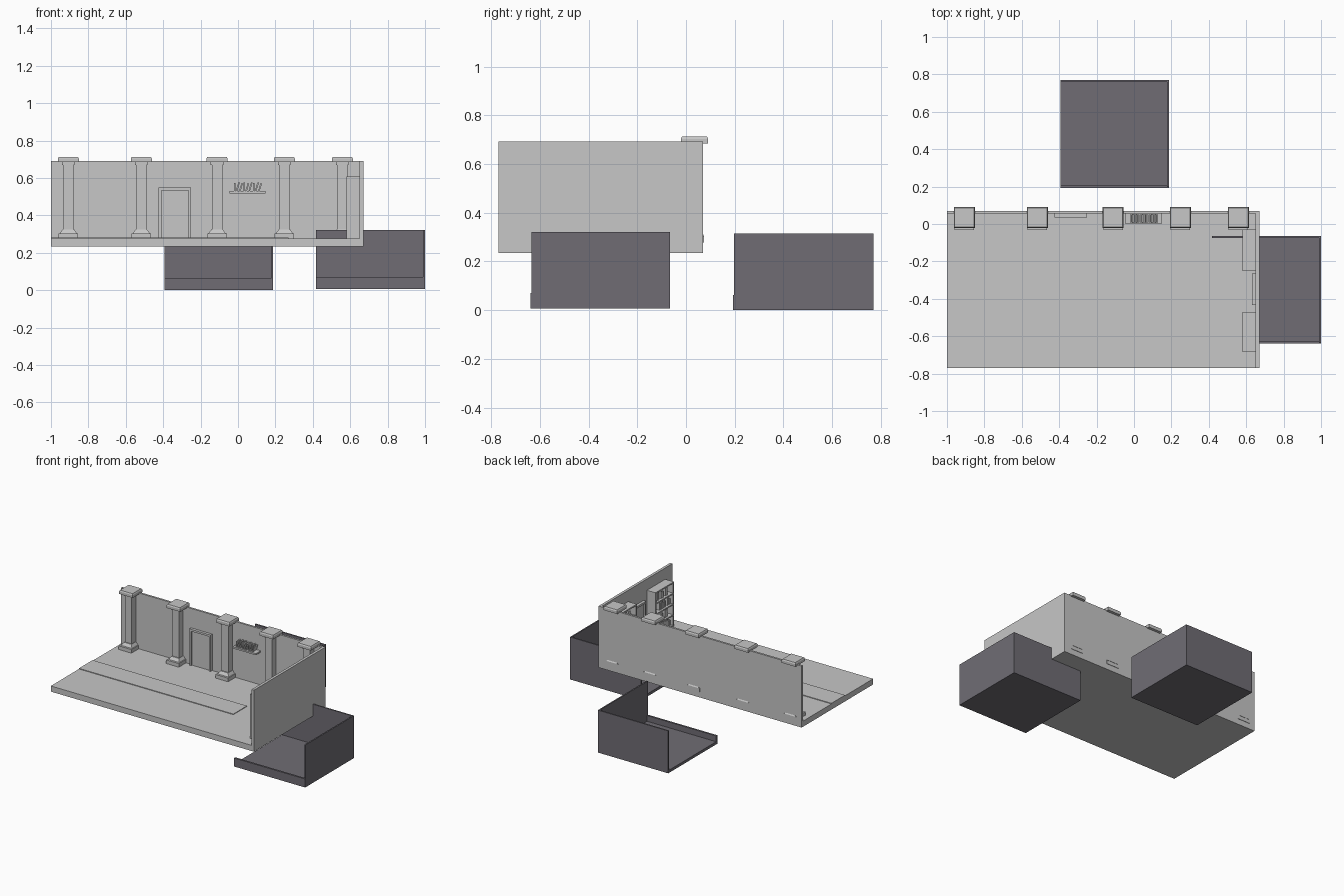
import bpy, bmesh, random
from mathutils import Matrix

random.seed(4)
cube = bpy.data.objects.get("Cube")
if cube:
    bpy.data.objects.remove(cube)


def material(name, colour):
    m = bpy.data.materials.new(name)
    m.use_nodes = True
    m.diffuse_color = (*colour, 1)
    bsdf = next(n for n in m.node_tree.nodes if n.type == 'BSDF_PRINCIPLED')
    bsdf.inputs["Base Color"].default_value = (*colour, 1)
    return m


STONE = material("light grey", (0.57, 0.57, 0.57))
SLATE = material("dark slate", (0.16, 0.152, 0.175))


class Part:
    """Collects boxes and tapered blocks into one named mesh object."""

    def __init__(self, name, mat):
        self.name, self.mat, self.bm = name, mat, bmesh.new()

    def box(self, x, y, z, taper=1.0, lean=0.0, lean_axis='Y'):
        size = [b - a for a, b in (x, y, z)]
        mid = [(a + b) / 2 for a, b in (x, y, z)]
        verts = bmesh.ops.create_cube(self.bm, size=1)["verts"]
        for v in verts:
            if v.co.z > 0:
                v.co.x *= taper
                v.co.y *= taper
        m = (Matrix.Translation(mid) @ Matrix.Rotation(lean, 4, lean_axis)
             @ Matrix.Diagonal((*size, 1)))
        bmesh.ops.transform(self.bm, matrix=m, verts=verts)
        return self

    def done(self):
        mesh = bpy.data.meshes.new(self.name)
        self.bm.to_mesh(mesh)
        self.bm.free()
        mesh.materials.append(self.mat)
        obj = bpy.data.objects.new(self.name, mesh)
        bpy.context.collection.objects.link(obj)
        return obj


# Main hall: floor, two walls and a runner
FLOOR = 0.277
Part("hall_floor", STONE).box((-1, 0.67), (-0.77, 0.07), (0.235, FLOOR)).done()
Part("hall_back_wall", STONE).box((-1, 0.67), (0.055, 0.07), (0.235, 0.692)).done()
Part("hall_side_wall", STONE).box((0.65, 0.67), (-0.77, 0.07), (0.235, 0.692)).done()
Part("runner", STONE).box((-1, 0.27), (-0.44, -0.28), (FLOOR, FLOOR + 0.005)).done()


# Pillars with stepped base and cap
def square(part, cx, half, z, taper=1.0, cy=0.035):
    part.box((cx - half, cx + half), (cy - half, cy + half), z, taper)


for i, cx in enumerate((-0.907, -0.517, -0.112, 0.248, 0.558)):
    p = Part(f"pillar_{i + 1}", STONE)
    square(p, cx, 0.052, (FLOOR, 0.304), cy=0.021)
    square(p, cx, 0.045, (0.304, 0.325), 0.68, cy=0.03)
    square(p, cx, 0.028, (0.32, 0.675))
    square(p, cx, 0.034, (0.67, 0.685))
    square(p, cx, 0.056, (0.685, 0.704))
    square(p, cx, 0.056, (0.704, 0.713), 0.92)
    p.done()

# Back door: frame and panel
d = Part("back_door_frame", STONE)
for x in ((-0.425, -0.41), (-0.265, -0.25)):
    d.box(x, (0.035, 0.06), (FLOOR, 0.535))
d.box((-0.425, -0.25), (0.035, 0.06), (0.533, 0.548))
d.done()
Part("back_door", STONE).box((-0.41, -0.265), (0.047, 0.06), (FLOOR, 0.533)).done()

# Side door between the bookcases
d = Part("side_door_frame", STONE)
for y in ((-0.432, -0.417), (-0.28, -0.265)):
    d.box((0.63, 0.655), y, (FLOOR, 0.535))
d.box((0.63, 0.655), (-0.432, -0.265), (0.533, 0.548))
d.done()
Part("side_door", STONE).box((0.642, 0.655), (-0.417, -0.28), (FLOOR, 0.533)).done()

# Wall shelf with upright and leaning books
Part("wall_shelf", STONE).box((-0.045, 0.147), (0.0, 0.056), (0.518, 0.53)).done()
books = Part("wall_shelf_books", STONE)
for i in range(9):
    x = -0.018 + i * 0.017
    lean = 0.3 if i % 3 else 0.0
    books.box((x - 0.004, x + 0.004), (0.008, 0.052),
              (0.53, 0.573 + 0.004 * (i % 2)), lean=lean)
books.done()


# Bookcases along the side wall
def bookcase(name, y0, y1):
    top, t = 0.608, 0.01
    c = Part(name, STONE)
    c.box((0.64, 0.655), (y0, y1), (FLOOR, top))
    for a in (y0, y1 - t):
        c.box((0.58, 0.65), (a, a + t), (FLOOR, top))
    step = (top - t - FLOOR) / 4
    levels = [FLOOR + k * step for k in range(5)]
    for z in levels:
        c.box((0.58, 0.65), (y0, y1), (z, z + t))
    c.done()
    b = Part(name + "_books", STONE)
    for k, z in enumerate(levels[:4]):
        y = y0 + 0.02 + 0.03 * (k % 2)
        while y < y1 - 0.06:
            w = random.uniform(0.01, 0.018)
            h = random.uniform(0.04, 0.06)
            b.box((0.595, 0.642), (y, y + w), (z + t, z + t + h))
            y += w + random.choice((0.001, 0.002, 0.025))
        # Small vase at the end of each shelf
        b.box((0.6, 0.625), (y1 - 0.04, y1 - 0.015), (z + t, z + t + 0.035), 0.6)
    b.done()


bookcase("front_bookcase", -0.685, -0.47)
bookcase("rear_bookcase", -0.25, -0.03)


# Small dark rooms: floor, two full walls and a low front lip
def small_room(name, x0, x1, y0, y1, z0):
    t, top = 0.01, z0 + 0.315
    Part(name + "_floor", SLATE).box((x0, x1), (y0, y1), (z0, z0 + 0.02)).done()
    Part(name + "_back_wall", SLATE).box((x0, x1), (y1 - t, y1), (z0, top)).done()
    Part(name + "_side_wall", SLATE).box((x1 - t, x1), (y0, y1), (z0, top)).done()
    Part(name + "_front_lip", SLATE).box((x0, x1), (y0 - 0.004, y0 + t),
                                         (z0, z0 + 0.063)).done()


small_room("rear_room", -0.393, 0.186, 0.197, 0.77, 0.0)
small_room("side_room", 0.416, 1.0, -0.635, -0.065, 0.007)
